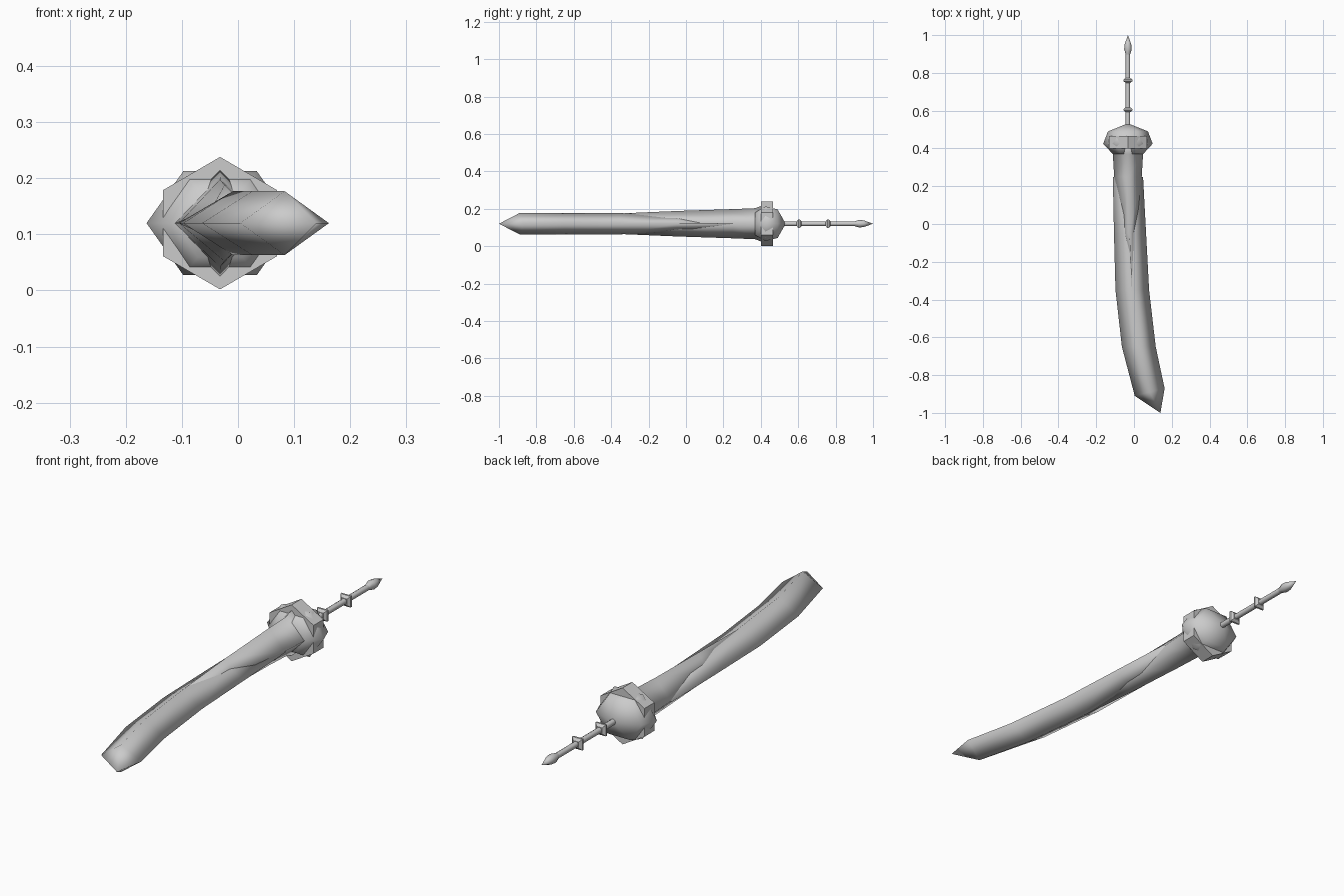
import bpy, bmesh, math

if "Cube" in bpy.data.objects:
    bpy.data.objects.remove(bpy.data.objects["Cube"])

CX, CZ = -0.032, 0.12

mat = bpy.data.materials.new("plain grey")
mat.diffuse_color = (0.6, 0.6, 0.6, 1)
mat.use_nodes = True
mat.node_tree.nodes["Principled BSDF"].inputs["Base Color"].default_value = mat.diffuse_color


def loft(name, rings, angle=180):
    """Skin equal-length rings of 3D points; a ring of one point closes to a tip."""
    bm = bmesh.new()
    rows = [[bm.verts.new(p) for p in r] for r in rings]
    for a, b in zip(rows, rows[1:]):
        n = max(len(a), len(b))
        for i in range(n):
            j = (i + 1) % n
            if len(a) == 1:
                bm.faces.new((a[0], b[j], b[i]))
            elif len(b) == 1:
                bm.faces.new((a[i], a[j], b[0]))
            else:
                bm.faces.new((a[i], a[j], b[j], b[i]))
    for end in (rows[0], rows[-1]):
        if len(end) > 2:
            bm.faces.new(end)
    bmesh.ops.recalc_face_normals(bm, faces=bm.faces)
    me = bpy.data.meshes.new(name)
    bm.to_mesh(me)
    bm.free()
    me.materials.append(mat)
    ob = bpy.data.objects.new(name, me)
    bpy.context.collection.objects.link(ob)
    bpy.context.view_layer.objects.active = ob
    ob.select_set(True)
    if angle >= 180:
        bpy.ops.object.shade_smooth()
    else:
        bpy.ops.object.shade_smooth_by_angle(angle=math.radians(angle))
    ob.select_set(False)


def ring(n, y, rx, rz, turn=0.0, cx=CX):
    """Regular n-sided ring around the long axis, scaled in x and z."""
    return [(cx + rx * math.cos(turn + math.tau * i / n), y,
             CZ + rz * math.sin(turn + math.tau * i / n)) for i in range(n)]


def diamond(y_left, x_left, y_right, x_right, h):
    xm, ym = (x_left + x_right) / 2, (y_left + y_right) / 2
    return [(x_left, y_left, CZ), (xm, ym, CZ + h),
            (x_right, y_right, CZ), (xm, ym, CZ - h)]


# curved blade with diamond section and pointed end
blade = [diamond(y, a, y, b, h) for y, a, b, h in (
    (0.25, -0.112, 0.048, 0.010),
    (-0.05, -0.106, 0.064, 0.038),
    (-0.35, -0.098, 0.080, 0.057),
    (-0.65, -0.064, 0.115, 0.057))]
blade.append(diamond(-0.91, 0.004, -0.87, 0.162, 0.057))
blade.append([(0.14, -1.0, CZ)])
loft("blade", blade)

# tapering core that flares into the guard
loft("blade_core", [
    ring(4, 0.43, 0.105, 0.106),
    ring(4, 0.37, 0.080, 0.083),
    ring(4, 0.25, 0.073, 0.078),
    ring(4, -0.05, 0.038, 0.068, cx=-0.024),
    ring(4, -0.33, 0.006, 0.056, cx=-0.012)])

# six-sided guard with domed back
loft("guard_body", [
    ring(6, 0.37, 0.080, 0.070),
    ring(6, 0.425, 0.131, 0.107),
    ring(6, 0.49, 0.106, 0.088),
    [(CX, 0.533, CZ)]], 60)

# six-pointed band around the guard
loft("guard_band", [ring(6, y, 0.117, 0.118, math.pi / 6) for y in (0.40, 0.465)], 30)

# slim grip with pointed pommel
loft("grip", [ring(8, y, 0.012, 0.012) for y in (0.50, 0.91)], 60)
loft("pommel", [ring(8, 0.895, 0.011, 0.011), ring(8, 0.925, 0.020, 0.020),
                ring(8, 0.95, 0.018, 0.018), [(CX, 1.0, CZ)]], 60)

# square collars on the grip
for y in (0.605, 0.76):
    loft("grip_collar", [ring(4, y + d, r, r, math.pi / 4)
                         for d, r in ((-0.013, 0.018), (-0.004, 0.033),
                                      (0.004, 0.033), (0.013, 0.018))], 40)
